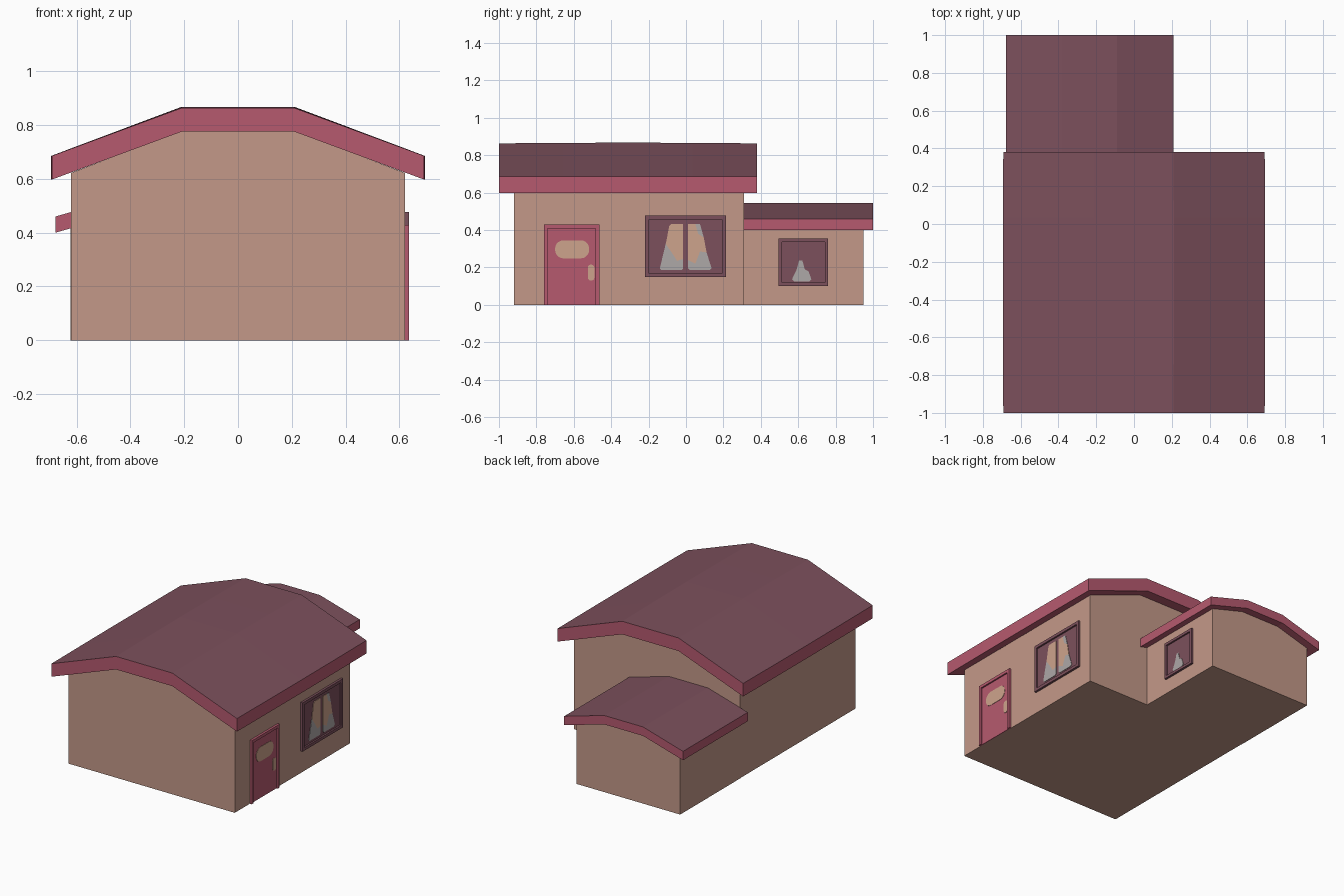
import bpy, bmesh, math

if "Cube" in bpy.data.objects:
    bpy.data.objects.remove(bpy.data.objects["Cube"])


def srgb(r, g, b):
    return tuple((c / 255 / 12.92 if c < 11 else ((c / 255 + 0.055) / 1.055) ** 2.4)
                 for c in (r, g, b)) + (1.0,)


def material(name, rgb):
    m = bpy.data.materials.new(name)
    m.diffuse_color = srgb(*rgb)
    m.use_nodes = True
    m.node_tree.nodes["Principled BSDF"].inputs["Base Color"].default_value = m.diffuse_color
    return m


WALL = material("wall tan", (196, 153, 137))
PINK = material("trim pink", (182, 90, 111))
PLUM = material("roof plum", (124, 80, 92))
GREY = material("glass grey", (174, 168, 167))
CREAM = material("curtain cream", (206, 164, 140))


def finish(name, bm, mats):
    bmesh.ops.recalc_face_normals(bm, faces=bm.faces[:])
    mesh = bpy.data.meshes.new(name)
    bm.to_mesh(mesh)
    bm.free()
    for m in mats:
        mesh.materials.append(m)
    obj = bpy.data.objects.new(name, mesh)
    bpy.context.collection.objects.link(obj)
    return obj


def loft(name, rings, mats, top_index=0):
    """Skin closed rings and cap both ends; upward faces get top_index."""
    bm = bmesh.new()
    vs = [[bm.verts.new(p) for p in ring] for ring in rings]
    n = len(rings[0])
    for a, b in zip(vs, vs[1:]):
        for i in range(n):
            bm.faces.new((a[i], a[(i + 1) % n], b[(i + 1) % n], b[i]))
    bm.faces.new(vs[0])
    bm.faces.new(vs[-1][::-1])
    bmesh.ops.recalc_face_normals(bm, faces=bm.faces[:])
    for f in bm.faces:
        if f.normal.z > 0.5:
            f.material_index = top_index
    return finish(name, bm, mats)


def plate(name, yz, x0, x1, mat):
    """Flat outline in y,z pushed out along x."""
    return loft(name, [[(x, y, z) for y, z in yz] for x in (x0, x1)], [mat])


def rect(y0, y1, z0, z1):
    return [(y0, z0), (y1, z0), (y1, z1), (y0, z1)]


def rounded(y0, y1, z0, z1, r, steps=5):
    pts = []
    for k, (cy, cz) in enumerate([(y1 - r, z1 - r), (y0 + r, z1 - r),
                                  (y0 + r, z0 + r), (y1 - r, z0 + r)]):
        for i in range(steps + 1):
            a = math.pi / 2 * (k + i / steps)
            pts.append((cy + r * math.cos(a), cz + r * math.sin(a)))
    return pts


def walls(name, cx, half, ridge, eave_z, ridge_z, y0, y1):
    prof = [(-half, 0), (half, 0), (half, eave_z), (ridge, ridge_z),
            (-ridge, ridge_z), (-half, eave_z)]
    loft(name, [[(cx + x, y, z) for x, z in prof] for y in (y0, y1)], [WALL])


def roof(name, cx, half, ridge, eave_z, ridge_z, thick, y0, y1, bulge):
    top = [(-half, eave_z), (-ridge, ridge_z), (ridge, ridge_z), (half, eave_z)]
    prof = top + [(x, z - thick) for x, z in reversed(top)]
    rings = []
    for i in range(5):
        t = i / 4
        b = bulge * math.sin(math.pi * t)
        rings.append([(cx + x * (1 + b), y0 + (y1 - y0) * t,
                       z + (b if z >= ridge_z - thick else 0)) for x, z in prof])
    loft(name, rings, [PINK, PLUM], 1)


# Main house and rear annex
walls("main_walls", 0, 0.62, 0.21, 0.622, 0.778, -0.92, 0.31)
roof("main_roof", 0, 0.692, 0.21, 0.685, 0.863, 0.088, -1.0, 0.38, 0.004)
walls("annex_walls", -0.235, 0.387, 0.145, 0.415, 0.483, 0.31, 0.95)
roof("annex_roof", -0.235, 0.443, 0.145, 0.46, 0.545, 0.06, 0.31, 1.0, 0.0)


def frame(name, x, y0, y1, z0, z1, w, depth, mat, sill=True):
    """Raised border around an opening on a right-hand wall."""
    plate(name + "_left", rect(y0, y0 + w, z0, z1), x, x + depth, mat)
    plate(name + "_right", rect(y1 - w, y1, z0, z1), x, x + depth, mat)
    plate(name + "_top", rect(y0 + w, y1 - w, z1 - w, z1), x, x + depth, mat)
    if sill:
        plate(name + "_sill", rect(y0 + w, y1 - w, z0, z0 + w), x, x + depth, mat)


# Door with rounded light and handle plate
X = 0.619
frame("door_frame", X, -0.76, -0.463, 0, 0.428, 0.02, 0.016, PINK, sill=False)
plate("door_panel", rect(-0.74, -0.483, 0, 0.408), X, X + 0.006, PINK)
plate("door_light", rounded(-0.70, -0.518, 0.248, 0.345, 0.045), X, X + 0.008, CREAM)
plate("door_handle", rounded(-0.525, -0.49, 0.13, 0.215, 0.015, 3), X, X + 0.009, CREAM)

# Large window: recessed pane, painted curtains and glass
frame("window_frame", X, -0.218, 0.213, 0.148, 0.477, 0.02, 0.016, PLUM)
plate("window_pane", rect(-0.198, 0.193, 0.168, 0.457), X, X + 0.005, PLUM)
left_curtain = [(-0.108, 0.325), (-0.07, 0.27), (-0.048, 0.235), (-0.015, 0.245),
                (-0.015, 0.432), (-0.08, 0.432), (-0.09, 0.42)]
left_glass = [(-0.14, 0.195), (-0.13, 0.185), (-0.025, 0.185), (-0.015, 0.195),
              (-0.015, 0.245), (-0.048, 0.235), (-0.07, 0.27), (-0.108, 0.328)]
right_curtain = [(0.01, 0.24), (0.05, 0.22), (0.075, 0.285), (0.11, 0.28),
                 (0.095, 0.36), (0.065, 0.38), (0.05, 0.432), (0.01, 0.432)]
right_glass = [(0.01, 0.195), (0.02, 0.185), (0.125, 0.185), (0.137, 0.195),
               (0.11, 0.28), (0.075, 0.285), (0.05, 0.22), (0.01, 0.24)]
right_shine = [(0.095, 0.36), (0.075, 0.432), (0.05, 0.432), (0.065, 0.38)]
for nm, pts, mat in (("left_curtain", left_curtain, CREAM), ("left_glass", left_glass, GREY),
                     ("right_curtain", right_curtain, CREAM), ("right_glass", right_glass, GREY),
                     ("right_shine", right_shine, GREY)):
    plate(nm, pts, X, X + 0.008, mat)

# Small annex window
A = 0.151
frame("annex_window_frame", A, 0.495, 0.76, 0.10, 0.355, 0.018, 0.016, PLUM)
plate("annex_window_pane", rect(0.513, 0.742, 0.118, 0.337), A, A + 0.005, PLUM)
plate("annex_window_glass", [(0.567, 0.137), (0.577, 0.125), (0.66, 0.125), (0.67, 0.137),
                             (0.655, 0.18), (0.635, 0.19), (0.622, 0.238), (0.605, 0.238),
                             (0.59, 0.185)], A, A + 0.008, GREY)
